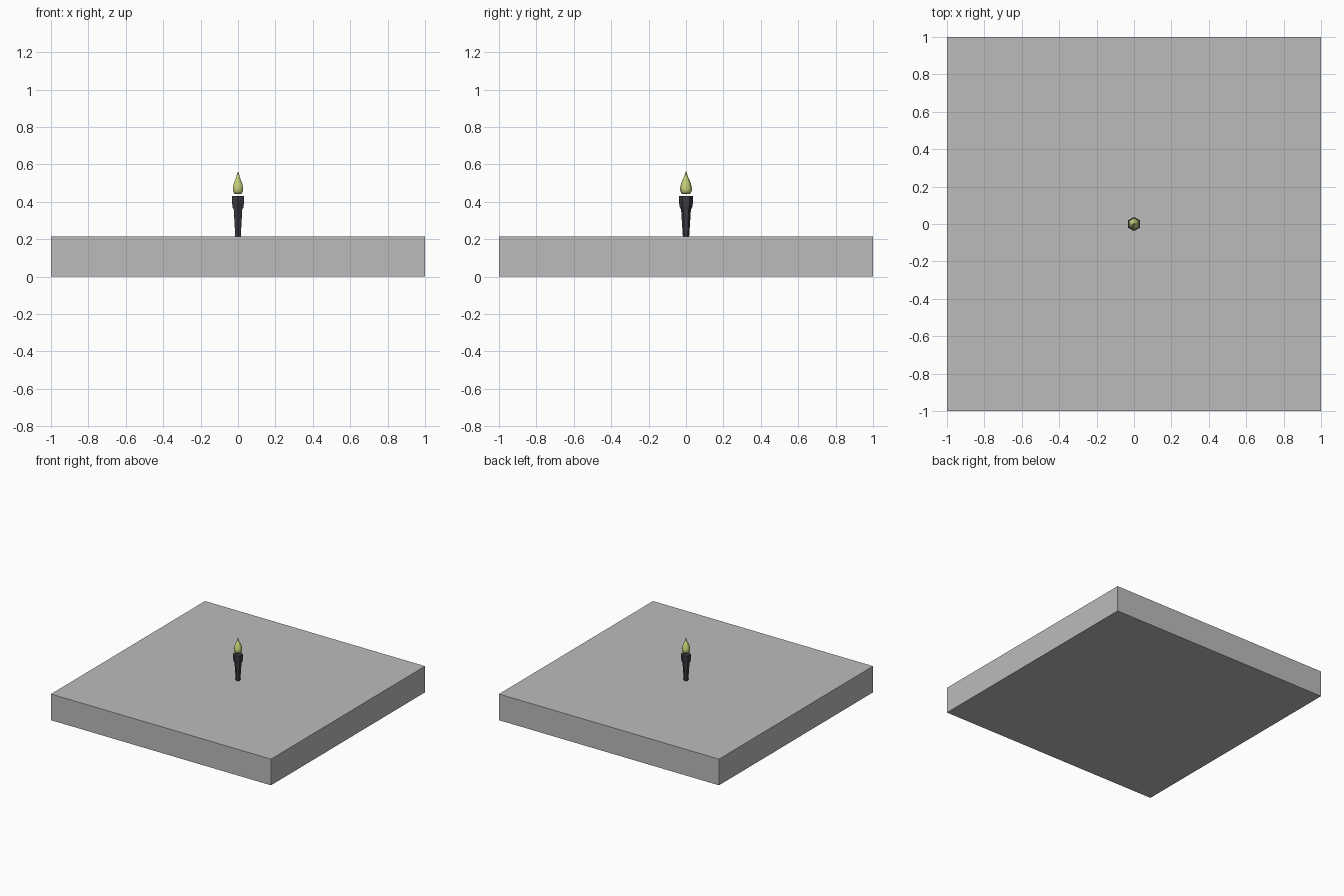
import bpy
import math

cube = bpy.data.objects.get("Cube")
if cube:
    bpy.data.objects.remove(cube, do_unlink=True)


def material(name, color):
    mat = bpy.data.materials.new(name)
    mat.use_nodes = True
    mat.diffuse_color = (*color, 1)
    mat.node_tree.nodes["Principled BSDF"].inputs["Base Color"].default_value = (*color, 1)
    return mat


def lathe(name, profile, mat, smooth_angle=None, sides=6):
    """Six-sided turned solid from (radius, height) pairs, corners on the y axis."""
    verts, faces = [], []
    for r, z in profile:
        for i in range(sides):
            a = math.pi / 2 + math.tau * i / sides
            verts.append((r * math.cos(a), r * math.sin(a), z))
    for k in range(len(profile) - 1):
        for i in range(sides):
            j = (i + 1) % sides
            low, high = k * sides, (k + 1) * sides
            faces.append((low + i, low + j, high + j, high + i))
    faces.append(tuple(reversed(range(sides))))
    faces.append(tuple(range(len(verts) - sides, len(verts))))
    mesh = bpy.data.meshes.new(name)
    mesh.from_pydata(verts, [], faces)
    mesh.materials.append(mat)
    obj = bpy.data.objects.new(name, mesh)
    bpy.context.collection.objects.link(obj)
    if smooth_angle:
        bpy.ops.object.select_all(action="DESELECT")
        obj.select_set(True)
        bpy.context.view_layer.objects.active = obj
        bpy.ops.object.shade_smooth_by_angle(angle=math.radians(smooth_angle))
    return obj


stone = material("stone grey", (0.5, 0.5, 0.5))
iron = material("dark iron", (0.045, 0.045, 0.055))
fire = material("pale yellow flame", (0.58, 0.64, 0.2))

# Square floor slab
SLAB_TOP = 0.215
bpy.ops.mesh.primitive_cube_add(size=1, location=(0, 0, SLAB_TOP / 2))
slab = bpy.context.object
slab.name = "floor_slab"
slab.scale = (2, 2, SLAB_TOP)
slab.data.materials.append(stone)

# Tapered torch handle and its wider cup
lathe("torch_handle", [(0.017, SLAB_TOP), (0.027, 0.37)], iron)
lathe("torch_cup", [(0.032, 0.365), (0.038, 0.4), (0.038, 0.43)], iron)

# Teardrop flame floating just above the cup
lathe("flame", [(0.021, 0.442), (0.03, 0.455), (0.032, 0.472), (0.026, 0.5),
                (0.012, 0.53), (0.001, 0.562)], fire, smooth_angle=65)
